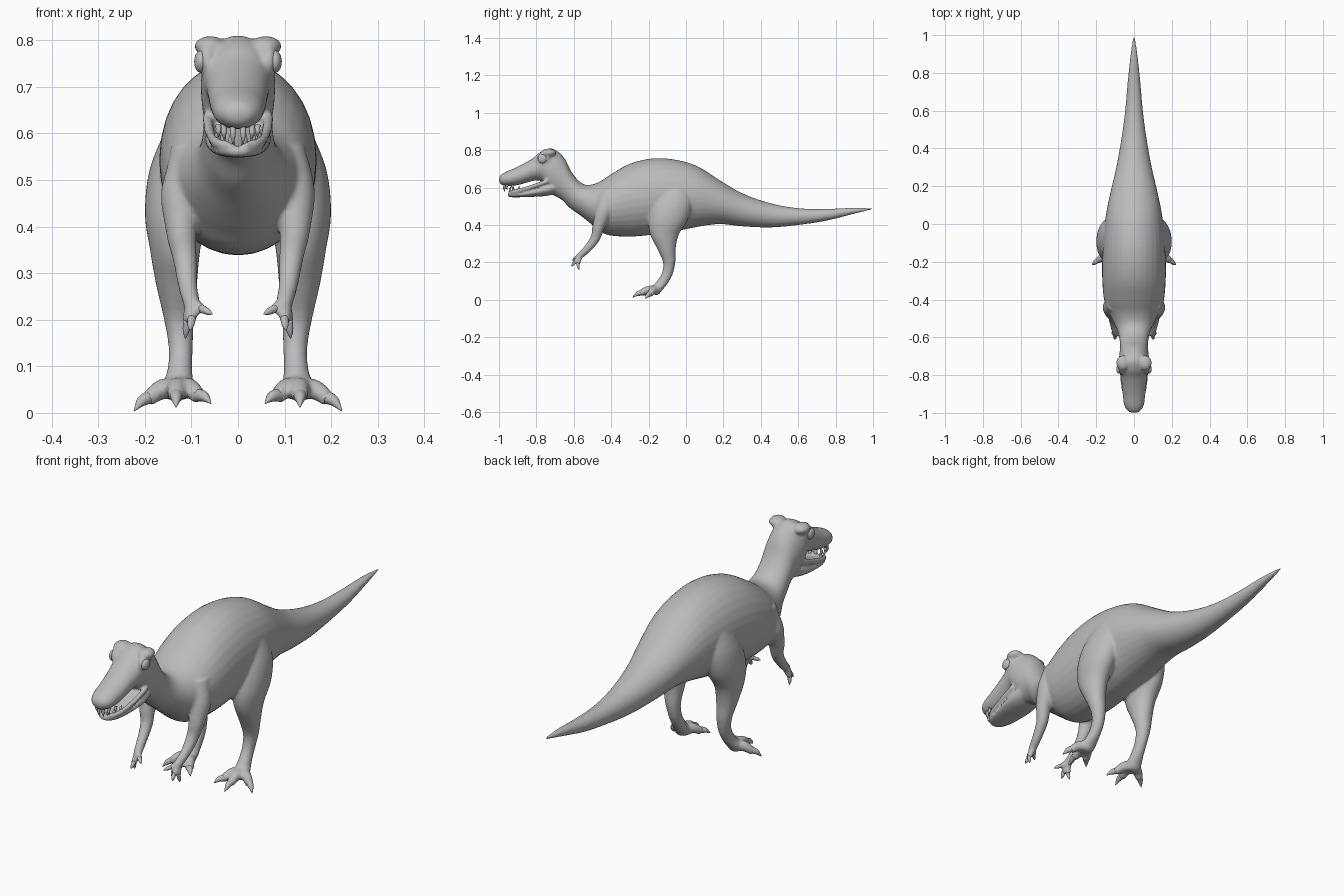
import bpy, bmesh, math
from mathutils import Vector as V, Matrix

cube = bpy.data.objects.get("Cube")
if cube:
    bpy.data.objects.remove(cube, do_unlink=True)

grey = bpy.data.materials.new("grey skin")
grey.use_nodes = True
grey.diffuse_color = (0.5, 0.5, 0.5, 1)
bsdf = grey.node_tree.nodes["Principled BSDF"]
bsdf.inputs["Base Color"].default_value = grey.diffuse_color
bsdf.inputs["Roughness"].default_value = 0.6


def spline(a, b, c, d, t):
    return b + (c - a) * (t / 2) + (a * 2 - b * 5 + c * 4 - d) * (t * t / 2) + (b * 3 - a - c * 3 + d) * (t ** 3 / 2)


def loft(bm, sections, steps=4, sides=32):
    """Closed skin through (centre, half-axis, half-axis) sections."""
    n, fine = len(sections), []
    for i in range(n - 1):
        near = [sections[min(max(i + k, 0), n - 1)] for k in (-1, 0, 1, 2)]
        for s in range(steps):
            fine.append([spline(*[q[j] for q in near], s / steps) for j in range(3)])
    fine.append(sections[-1])
    rings = []
    for c, u, v in fine:
        angles = [math.tau * k / sides for k in range(sides)]
        rings.append([bm.verts.new(c + u * math.cos(a) + v * math.sin(a)) for a in angles])
    for r, q in zip(rings, rings[1:]):
        for k in range(sides):
            m = (k + 1) % sides
            bm.faces.new((r[k], r[m], q[m], q[k]))
    bm.faces.new(rings[0])
    bm.faces.new(rings[-1][::-1])


def trunk(bm, rows):
    """Rows: top y, top z, bottom y, bottom z, half width."""
    out = []
    for ty, tz, by, bz, w in rows:
        top, bottom = V((0, ty, tz)), V((0, by, bz))
        out.append(((top + bottom) / 2, V((w, 0, 0)), (top - bottom) / 2))
    loft(bm, out)


def limb(bm, side, rows):
    """Rows: x, y, z, half width, half depth."""
    loft(bm, [(V((x * side, y, z)), V((a, 0, 0)), V((0, b, 0))) for x, y, z, a, b in rows])


def tube(bm, side, points, radii, sides=14):
    pts = [V((p[0] * side, p[1], p[2])) for p in points]
    out = []
    for i, p in enumerate(pts):
        t = pts[min(i + 1, len(pts) - 1)] - pts[max(i - 1, 0)]
        u = t.cross(V((0.2, 0.1, 1))).normalized()
        out.append((p, u * radii[i], t.cross(u).normalized() * radii[i]))
    loft(bm, out, 4, sides)


def ball(bm, centre, size):
    m = Matrix.Translation(centre) @ Matrix.Diagonal((*size, 1))
    bmesh.ops.create_uvsphere(bm, u_segments=24, v_segments=14, radius=1, matrix=m)


def finish(bm, name):
    bmesh.ops.recalc_face_normals(bm, faces=bm.faces)
    mesh = bpy.data.meshes.new(name)
    bm.to_mesh(mesh)
    bm.free()
    mesh.materials.append(grey)
    for p in mesh.polygons:
        p.use_smooth = True
    ob = bpy.data.objects.new(name, mesh)
    bpy.context.collection.objects.link(ob)
    return ob


body, claws, eyes, teeth = [bmesh.new() for _ in range(4)]

# Tail, torso, neck, skull and upper jaw in one sweep
trunk(body, [
    (.997, .49, .997, .483, .004), (.9, .493, .9, .46, .018), (.75, .486, .75, .423, .034),
    (.6, .49, .6, .4, .047), (.45, .517, .45, .387, .067), (.3, .57, .3, .393, .094),
    (.18, .64, .18, .405, .122), (.06, .715, .06, .39, .147), (-.06, .75, -.06, .365, .162),
    (-.18, .756, -.18, .348, .168), (-.3, .728, -.3, .338, .168), (-.4, .672, -.42, .347, .157),
    (-.47, .628, -.48, .385, .13), (-.53, .614, -.525, .42, .105), (-.575, .638, -.57, .455, .085),
    (-.615, .69, -.62, .49, .076), (-.645, .75, -.665, .535, .074), (-.68, .79, -.71, .56, .078),
    (-.725, .811, -.75, .6, .08), (-.775, .793, -.775, .635, .074), (-.82, .757, -.82, .635, .067),
    (-.9, .712, -.9, .613, .06), (-.96, .686, -.96, .609, .052), (-.99, .668, -.99, .618, .033),
    (-1, .65, -1, .637, .012)])

# Lower jaw with raised rims
trunk(body, [(-.68, .65, -.68, .57, .06), (-.76, .622, -.75, .555, .072), (-.84, .59, -.84, .55, .064),
             (-.91, .573, -.91, .548, .05), (-.945, .571, -.945, .55, .03), (-.955, .565, -.955, .558, .01)])

for s in (-1, 1):
    tube(body, s, [(.066, -.74, .635), (.06, -.84, .6), (.044, -.915, .58), (.012, -.945, .573)],
         [.012, .011, .011, .01])
    # Brow ridge, eye socket and eye
    ball(body, V((s * .06, -.735, .787)), (.034, .04, .022))
    ball(body, V((s * .066, -.76, .755)), (.02, .036, .036))
    ball(eyes, V((s * .08, -.768, .754)), (.014, .024, .024))

    # Hind leg
    limb(body, s, [
        (.09, -.05, .64, .05, .06), (.118, -.07, .53, .07, .105), (.133, -.095, .43, .067, .105),
        (.135, -.115, .35, .054, .077), (.132, -.105, .275, .044, .05), (.127, -.09, .2, .032, .033),
        (.123, -.1, .14, .026, .03), (.125, -.13, .09, .027, .034), (.13, -.16, .055, .035, .036),
        (.13, -.17, .03, .026, .026)])
    # Toes with claws: tip of toe, then tip of claw
    for tip, claw in (((.195, -.195, .028), (.223, -.217, .004)),
                      ((.133, -.245, .034), (.133, -.285, .012)),
                      ((.083, -.225, .034), (.058, -.255, .02))):
        root, a, b = V((.13, -.155, .05)), V(tip), V(claw)
        knuckle = root.lerp(a, .55) + V((0, 0, .012))
        tube(body, s, [root, knuckle, a], [.026, .022, .017])
        tube(claws, s, [a - (b - a) * .3, a.lerp(b, .45) + V((0, 0, .007)), b], [.015, .011, .001])

    # Arm
    tube(body, s, [(.095, -.42, .56), (.12, -.44, .47), (.122, -.468, .39), (.114, -.485, .33),
                   (.108, -.525, .275), (.1, -.565, .238), (.096, -.58, .225)],
         [.05, .046, .033, .026, .021, .018, .015], 20)
    # Fingers with claws
    for tip, claw in (((.075, -.59, .222), (.055, -.608, .212)),
                      ((.1, -.598, .198), (.103, -.612, .178)),
                      ((.11, -.578, .19), (.113, -.572, .16))):
        root, a, b = V((.1, -.565, .236)), V(tip), V(claw)
        tube(body, s, [root, root.lerp(a, .5), a], [.014, .013, .011])
        tube(claws, s, [a - (b - a) * .3, a.lerp(b, .5), b], [.009, .007, .001])

    # Upper and lower teeth
    for x, y, z, drop in ((.011, -.968, .617, -.04), (.03, -.955, .617, -.03), (.042, -.925, .617, -.024),
                          (.014, -.937, .575, .03), (.032, -.92, .578, .026), (.044, -.89, .588, .02)):
        tube(teeth, s, [(x, y, z), (x, y - .004, z + drop * .5), (x, y, z + drop)], [.0075, .006, .001], 10)

# Fuse the overlapping volumes into one smooth skin
skin = finish(body, "body")
fuse = skin.modifiers.new("fuse", "REMESH")
fuse.mode = "VOXEL"
fuse.voxel_size = 0.0065
fuse.use_smooth_shade = True
soft = skin.modifiers.new("soften", "SMOOTH")
soft.factor = 0.5
soft.iterations = 6

finish(claws, "claws")
finish(eyes, "eyes")
finish(teeth, "teeth")
